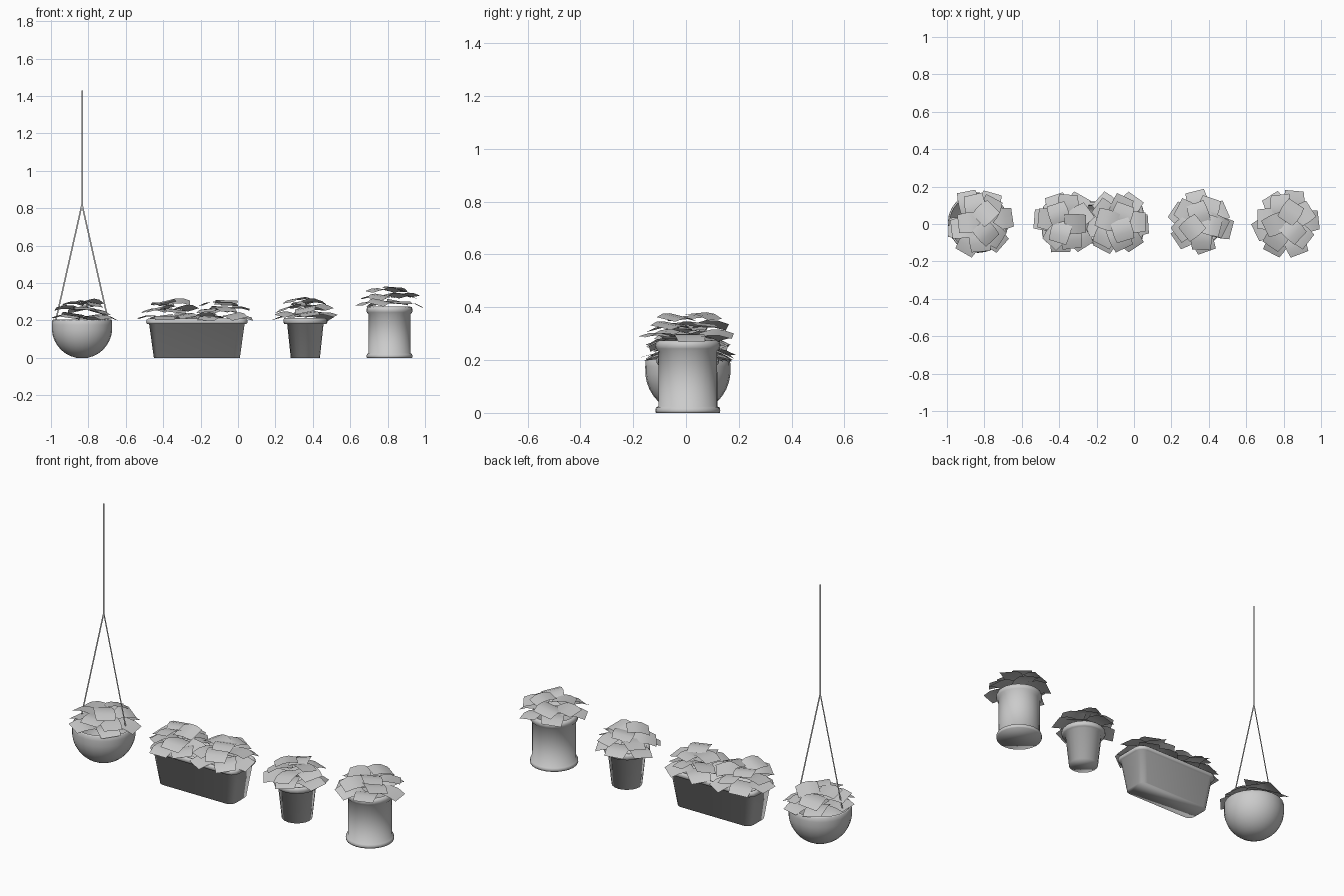
import bpy, bmesh, math, random
from mathutils import Vector, Matrix

if "Cube" in bpy.data.objects:
    bpy.data.objects.remove(bpy.data.objects["Cube"])

random.seed(11)
CY = 0.007
grey = bpy.data.materials.new("plain grey")
grey.diffuse_color = (0.6, 0.6, 0.6, 1)
grey.use_nodes = True
grey.node_tree.nodes["Principled BSDF"].inputs["Base Color"].default_value = grey.diffuse_color


def finish(name, bm, angle):
    me = bpy.data.meshes.new(name)
    bm.to_mesh(me)
    bm.free()
    ob = bpy.data.objects.new(name, me)
    bpy.context.collection.objects.link(ob)
    me.materials.append(grey)
    bpy.ops.object.select_all(action='DESELECT')
    ob.select_set(True)
    bpy.context.view_layer.objects.active = ob
    bpy.ops.object.shade_smooth_by_angle(angle=math.radians(angle))
    return ob


def ring(hx, hy, r, n):
    """Rounded rectangle outline; a circle when hx = hy = r."""
    pts = []
    for q, (sx, sy) in enumerate([(1, 1), (-1, 1), (-1, -1), (1, -1)]):
        for i in range(n + 1):
            a = math.pi / 2 * (q + i / n)
            pts.append((sx * (hx - r) + r * math.cos(a), sy * (hy - r) + r * math.sin(a)))
    return pts


def shell(name, cx, rings, n):
    """Open vessel lofted upwards from a closed base, softly shaded all over."""
    bm = bmesh.new()
    loops = [[bm.verts.new((cx + x, CY + y, z)) for x, y in ring(hx, hy, r, n)]
             for hx, hy, r, z in rings]
    bm.faces.new(loops[0][::-1])
    for a, b in zip(loops, loops[1:]):
        for i in range(len(a)):
            j = (i + 1) % len(a)
            bm.faces.new((a[i], a[j], b[j], b[i]))
    bmesh.ops.remove_doubles(bm, verts=bm.verts, dist=1e-5)
    return finish(name, bm, 180)


def round_shell(name, cx, profile, n):
    return shell(name, cx, [(r, r, r, z) for r, z in profile], n)


def foliage(name, cx, z0, turn, reach=1.0):
    """Three loose tiers of broad, nearly flat leaves fanned around a centre."""
    bm = bmesh.new()
    # count, inner radius, base height, length, width, tip drop
    tiers = [(6, 0.045, 0.018, 0.13, 0.115, 0.012),
             (5, 0.025, 0.056, 0.13, 0.115, 0.012),
             (3, 0.0, 0.092, 0.115, 0.11, 0.01)]
    for t, (count, r0, h, length, width, drop) in enumerate(tiers):
        for k in range(count):
            a = turn + t * 0.5 + math.tau * k / count + random.uniform(-0.25, 0.25)
            roll = random.uniform(-0.25, 0.25)
            pitch = random.uniform(-0.12, 0.12)
            twist = random.uniform(-0.35, 0.35)
            lift = h + random.uniform(-0.008, 0.008)
            base = Vector((cx, CY, z0 + lift))
            mid = Vector(((r0 + length / 2) * reach * random.uniform(0.92, 1.06), 0, 0))
            m = (Matrix.Rotation(a, 4, 'Z') @ Matrix.Translation(mid)
                 @ Matrix.Rotation(twist, 4, 'Z') @ Matrix.Rotation(pitch, 4, 'Y')
                 @ Matrix.Rotation(roll, 4, 'X'))
            rows = []
            for i in range(4):
                u = i / 3
                w = width / 2 * (0.88 + 0.12 * math.sin(math.pi * u))
                z = 0.045 * u * (1 - u) - drop * u * u
                rows.append([bm.verts.new(base + m @ Vector((length * (u - 0.5), s * w, z)))
                             for s in (-1, 1)])
            for (a0, a1), (b0, b1) in zip(rows, rows[1:]):
                bm.faces.new((a0, b0, b1, a1))
    return finish(name, bm, 60)


# Hanging bowl
bowl_x, R = -0.834, 0.162
bowl = [(0.03, 0.0)]
for i in range(1, 9):
    a = math.radians(-78 + 83 * i / 8)
    bowl.append((R * math.cos(a), 0.162 + 0.165 * math.sin(a)))
bowl += [(0.16, 0.2), (0.155, 0.205), (0.15, 0.2), (0.15, 0.185)]
round_shell("hanging_bowl", bowl_x, bowl, 6)

# Flat cords: two slanted and one upright
bm = bmesh.new()
for (x0, z0), (x1, z1) in [((-0.14, 0.2), (0, 0.82)), ((0.14, 0.2), (0, 0.82)),
                           ((0, 0.815), (0, 1.43))]:
    w = 0.004
    bm.faces.new([bm.verts.new((bowl_x + x, CY, z)) for x, z in
                  [(x0 - w, z0), (x0 + w, z0), (x1 + w, z1), (x1 - w, z1)]])
finish("hanging_cords", bm, 30)

# Long window planter
shell("long_planter", -0.22, [
    (0.23, 0.076, 0.035, 0.0), (0.255, 0.097, 0.035, 0.18),
    (0.266, 0.107, 0.045, 0.181), (0.271, 0.112, 0.05, 0.19), (0.27, 0.111, 0.05, 0.202),
    (0.262, 0.103, 0.045, 0.209), (0.25, 0.093, 0.035, 0.207), (0.245, 0.088, 0.032, 0.18)], 3)

# Small tapered pot
round_shell("small_pot", 0.36, [
    (0.078, 0.0), (0.097, 0.18), (0.112, 0.181), (0.118, 0.19), (0.118, 0.205),
    (0.111, 0.214), (0.1, 0.213), (0.094, 0.185)], 5)

# Straight pot with foot and rolled rim
round_shell("tall_pot", 0.81, [
    (0.121, 0.0), (0.123, 0.008), (0.121, 0.02), (0.112, 0.025),
    (0.111, 0.232), (0.121, 0.243), (0.124, 0.258),
    (0.119, 0.271), (0.108, 0.275), (0.1, 0.268), (0.099, 0.24)], 6)

# Plants
foliage("bowl_plant", bowl_x + 0.01, 0.202, 0.2, 1.03)
foliage("planter_plant_left", -0.37, 0.202, 1.1, 0.92)
foliage("planter_plant_right", -0.09, 0.202, 2.0, 0.92)
foliage("small_pot_plant", 0.355, 0.21, 0.6, 0.92)
foliage("tall_pot_plant", 0.815, 0.272, 0.0, 1.02)
